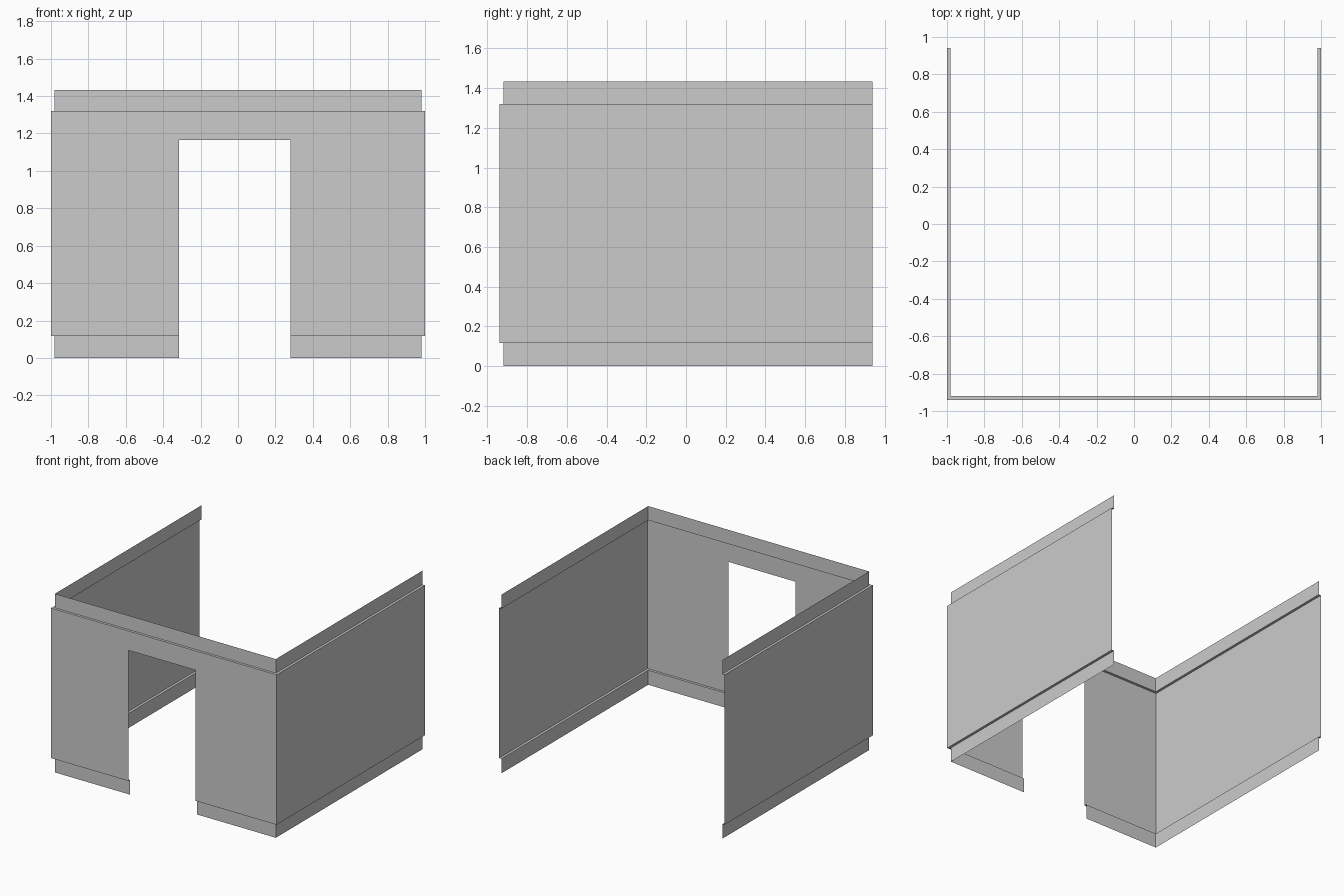
import bpy, bmesh

if "Cube" in bpy.data.objects:
    bpy.data.objects.remove(bpy.data.objects["Cube"])

X, Y = 1.0, 0.94                 # outer half extents
DOOR_L, DOOR_R, DOOR_TOP = -0.315, 0.28, 1.165
STEP = 0.02                      # inset of the lower and upper strips
Z_LOW, Z_HIGH, Z_TOP = 0.117, 1.32, 1.433


def path(inset):
    """Plan outline, open at the back, with the doorway in the front run."""
    x, y = X - inset, -Y + inset
    return [(-x, Y), (-x, y), (DOOR_L, y), (DOOR_R, y), (x, y), (x, Y)]


def band(name, profile):
    """Sweep a (z, inset) profile around the outline, leaving out the doorway."""
    bm = bmesh.new()
    rows = [[bm.verts.new((x, y, z)) for x, y in path(i)] for z, i in profile]
    for r in range(len(rows) - 1):
        for c in range(5):
            if c == 2 and profile[r + 1][0] <= DOOR_TOP:
                continue
            lo, hi = rows[r], rows[r + 1]
            bm.faces.new((lo[c], lo[c + 1], hi[c + 1], hi[c]))
    # merge coplanar pieces into single flat panels
    bmesh.ops.dissolve_limit(bm, angle_limit=0.01, verts=bm.verts[:], edges=bm.edges[:])
    mesh = bpy.data.meshes.new(name)
    bm.to_mesh(mesh)
    bm.free()
    obj = bpy.data.objects.new(name, mesh)
    bpy.context.collection.objects.link(obj)


# recessed strip along the floor
band("lower_strip", [(0, STEP), (Z_LOW, STEP)])
# main wall panels with the small ledges at bottom and top
band("wall_panels", [(Z_LOW, STEP), (Z_LOW, 0), (DOOR_TOP, 0), (Z_HIGH, 0), (Z_HIGH, STEP)])
# recessed strip along the top
band("upper_strip", [(Z_HIGH, STEP), (Z_TOP, STEP)])
